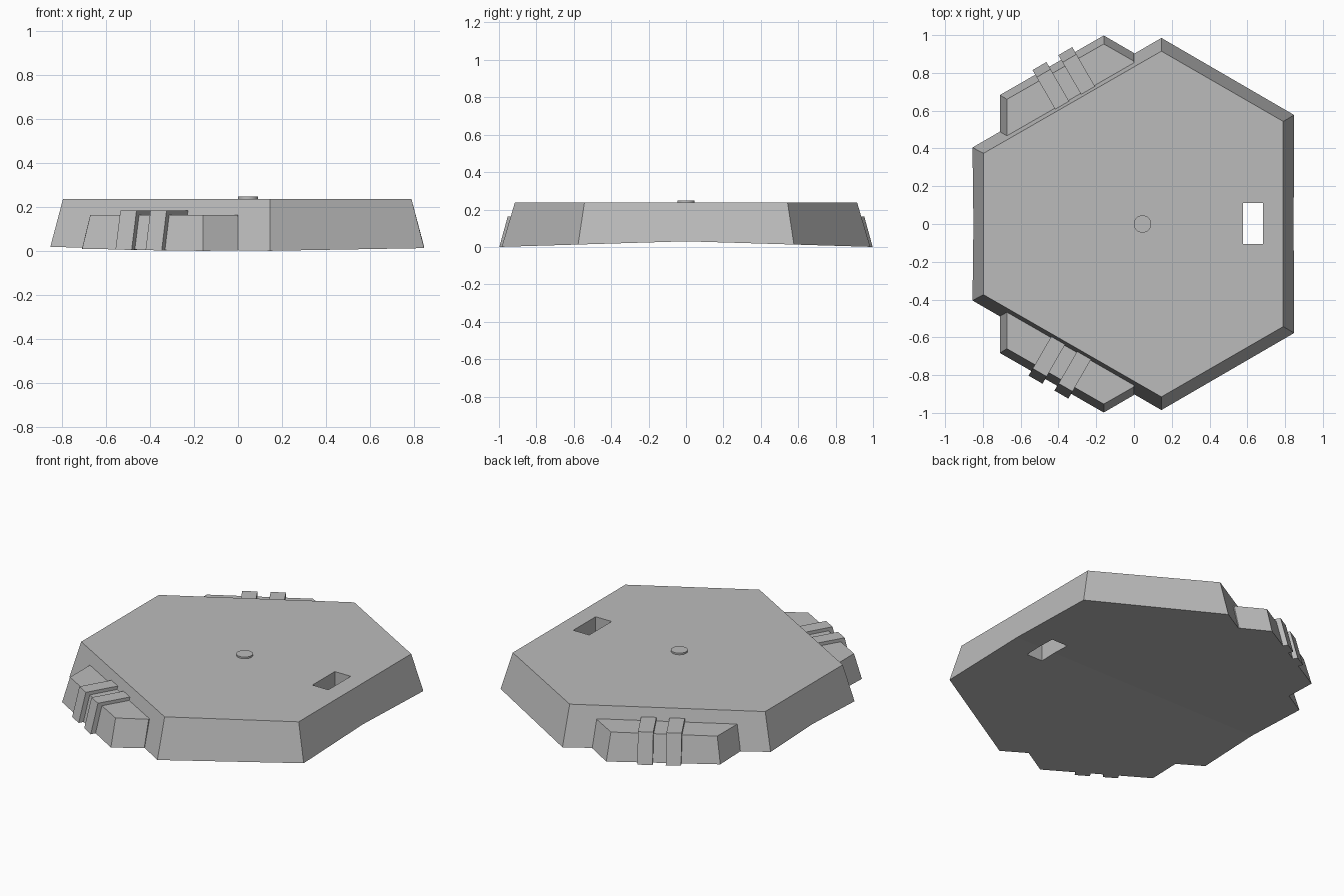
import bpy
import bmesh
from mathutils import Vector

if "Cube" in bpy.data.objects:
    bpy.data.objects.remove(bpy.data.objects["Cube"])

GREY = (0.5, 0.5, 0.5, 1)
mat = bpy.data.materials.new("plain grey")
mat.use_nodes = True
mat.diffuse_color = GREY
mat.node_tree.nodes["Principled BSDF"].inputs["Base Color"].default_value = GREY


def underside(y):
    """Height of the shallow ridged underside."""
    return 0.03 * (1 - min(abs(y), 1))


def tapered_block(name, bottom, top, height, crease=None):
    """Solid between a bottom outline on the underside and a flat top outline."""
    bm = bmesh.new()
    low = [bm.verts.new((x, y, underside(y))) for x, y in bottom]
    high = [bm.verts.new((x, y, height)) for x, y in top]
    bm.faces.new(low)
    bm.faces.new(high)
    n = len(low)
    for i in range(n):
        j = (i + 1) % n
        bm.faces.new((low[i], low[j], high[j], high[i]))
    if crease:
        bmesh.ops.connect_verts(bm, verts=[low[i] for i in crease])
    bmesh.ops.recalc_face_normals(bm, faces=bm.faces)
    mesh = bpy.data.meshes.new(name)
    bm.to_mesh(mesh)
    bm.free()
    mesh.materials.append(mat)
    obj = bpy.data.objects.new(name, mesh)
    bpy.context.collection.objects.link(obj)
    return obj


def mirrored(half):
    """Close a back-half outline with its reflection across y = 0."""
    return half + [(x, -y) for x, y in reversed(half) if y]


# Hexagonal body, creased underneath along its centre line
body = tapered_block(
    "hexagonal_body",
    mirrored([(-0.85, 0), (-0.855, 0.405), (0.145, 0.985), (0.848, 0.577), (0.845, 0)]),
    mirrored([(-0.797, 0), (-0.797, 0.374), (0.145, 0.915), (0.79, 0.543), (0.79, 0)]),
    0.237, crease=(0, 4))

# Rectangular slot cut right through the body
bpy.ops.mesh.primitive_cube_add(size=1, location=(0.63, 0.003, 0.1))
cutter = bpy.context.object
cutter.name = "slot_cutter"
cutter.scale = (0.108, 0.216, 1)
cutter.hide_render = True
cutter.data.materials.append(mat)
cut = body.modifiers.new("slot", "BOOLEAN")
cut.operation = "DIFFERENCE"
cut.solver = "EXACT"
cut.object = cutter
bpy.context.view_layer.objects.active = body
bpy.ops.object.modifier_apply(modifier=cut.name)
bpy.data.objects.remove(cutter)

# Low round button on the top
bpy.ops.mesh.primitive_cylinder_add(vertices=32, radius=0.046, depth=0.03,
                                    location=(0.045, 0, 0.232))
button = bpy.context.object
button.name = "top_button"
button.data.materials.append(mat)
bpy.ops.object.shade_smooth_by_angle()

# Side pods, each with two raised ribs, on the two left-slanting edges
for side, label, shift in ((-1, "front", 0), (1, "back", 0.024)):
    pod_low = [(-0.71, 0.44), (-0.71, 0.683), (-0.16, 0.998), (0, 0.905), (0, 0.8)]
    pod_high = [(-0.673, 0.4), (-0.673, 0.66), (-0.16, 0.953), (0, 0.862), (0, 0.75)]
    tapered_block(label + "_pod", [(x, side * y) for x, y in pod_low],
                  [(x, side * y) for x, y in pod_high], 0.163)

    along = Vector((0.866, side * 0.5))
    inward = Vector((0.5, -side * 0.866))
    for k in range(2):
        start = Vector((-0.558, side * 0.803)) + along * (shift + k * 0.158)
        end = start + along * 0.085
        deep = inward * 0.26
        slope = inward * 0.044
        tapered_block(label + "_rib_" + str(k + 1),
                      [start, end, end + deep, start + deep],
                      [start + slope, end + slope, end + deep, start + deep], 0.183)
